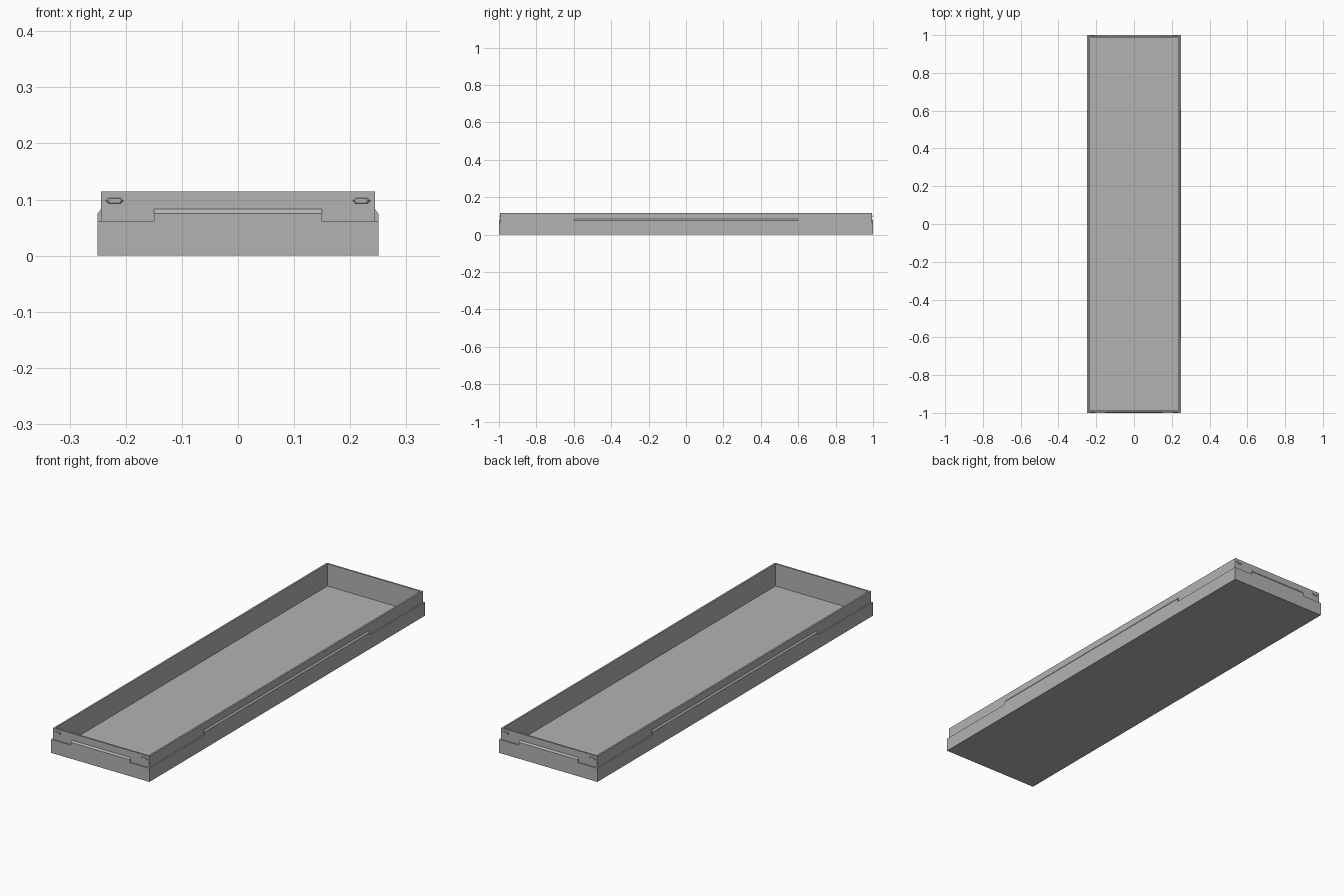
import bpy
import bmesh
from math import pi
from mathutils import Matrix, Vector

cube = bpy.data.objects.get("Cube")
if cube:
    bpy.data.objects.remove(cube, do_unlink=True)

HALF_X, HALF_Y = 0.25, 1.0
STEP = 0.006           # how far the lip sits inside the base
WALL = 0.014           # base edge to inner wall
BASE_TOP, RIM_TOP, FLOOR = 0.062, 0.114, 0.012

grey = bpy.data.materials.new("plain grey")
grey.use_nodes = True
colour = (0.45, 0.45, 0.45, 1)
grey.diffuse_color = colour
grey.node_tree.nodes["Principled BSDF"].inputs["Base Color"].default_value = colour


def finish(name, bm):
    bmesh.ops.recalc_face_normals(bm, faces=bm.faces[:])
    mesh = bpy.data.meshes.new(name)
    bm.to_mesh(mesh)
    bm.free()
    mesh.materials.append(grey)
    obj = bpy.data.objects.new(name, mesh)
    bpy.context.collection.objects.link(obj)
    return obj


def loft(name, loops):
    """Skin a closed solid through matching loops of points."""
    bm = bmesh.new()
    rings = [[bm.verts.new(p) for p in loop] for loop in loops]
    for a, b in zip(rings, rings[1:]):
        for i in range(len(a)):
            j = (i + 1) % len(a)
            bm.faces.new((a[i], a[j], b[j], b[i]))
    bm.faces.new(rings[0])
    bm.faces.new(rings[-1])
    return finish(name, bm)


def rectangle(inset, z):
    x, y = HALF_X - inset, HALF_Y - inset
    return [(-x, -y, z), (x, -y, z), (x, y, z), (-x, y, z)]


# Open tray: stepped outside, rim, inner wall and floor
loft("tray", [rectangle(0, 0), rectangle(0, BASE_TOP), rectangle(STEP, BASE_TOP),
              rectangle(STEP, RIM_TOP), rectangle(WALL, RIM_TOP), rectangle(WALL, FLOOR)])


def ridge(name, half_length, reach, angle):
    """Bevel-topped ridge on the ledge, flush with the base."""
    turn = Matrix.Rotation(angle, 3, "Z")
    profile = [(-reach, BASE_TOP), (-reach, 0.075),
               (STEP - reach, 0.083), (STEP - reach, BASE_TOP)]
    loft(name, [[turn @ Vector((x, y, z)) for y, z in profile]
                for x in (-half_length, half_length)])


def nub(name, x, angle):
    """Small six-sided locking bump on an end of the lip."""
    turn = Matrix.Rotation(angle, 3, "Z")
    loops = []
    for scale, y in ((1, STEP - HALF_Y), (0.75, STEP / 2 - HALF_Y)):
        outline = [(-0.016, 0), (-0.011, -0.005), (0.011, -0.005),
                   (0.016, 0), (0.011, 0.005), (-0.011, 0.005)]
        loops.append([turn @ Vector((x + u * scale, y, 0.098 + v * scale))
                      for u, v in outline])
    loft(name, loops)


# Ridges on all four sides
for side, angle in (("front", 0), ("back", pi)):
    ridge(side + "_ridge", 0.15, HALF_Y, angle)
    for label, x in (("a", -0.22), ("b", 0.22)):
        nub(side + "_nub_" + label, x, angle)
for side, angle in (("left", pi / 2), ("right", -pi / 2)):
    ridge(side + "_ridge", 0.6, HALF_X, angle)
